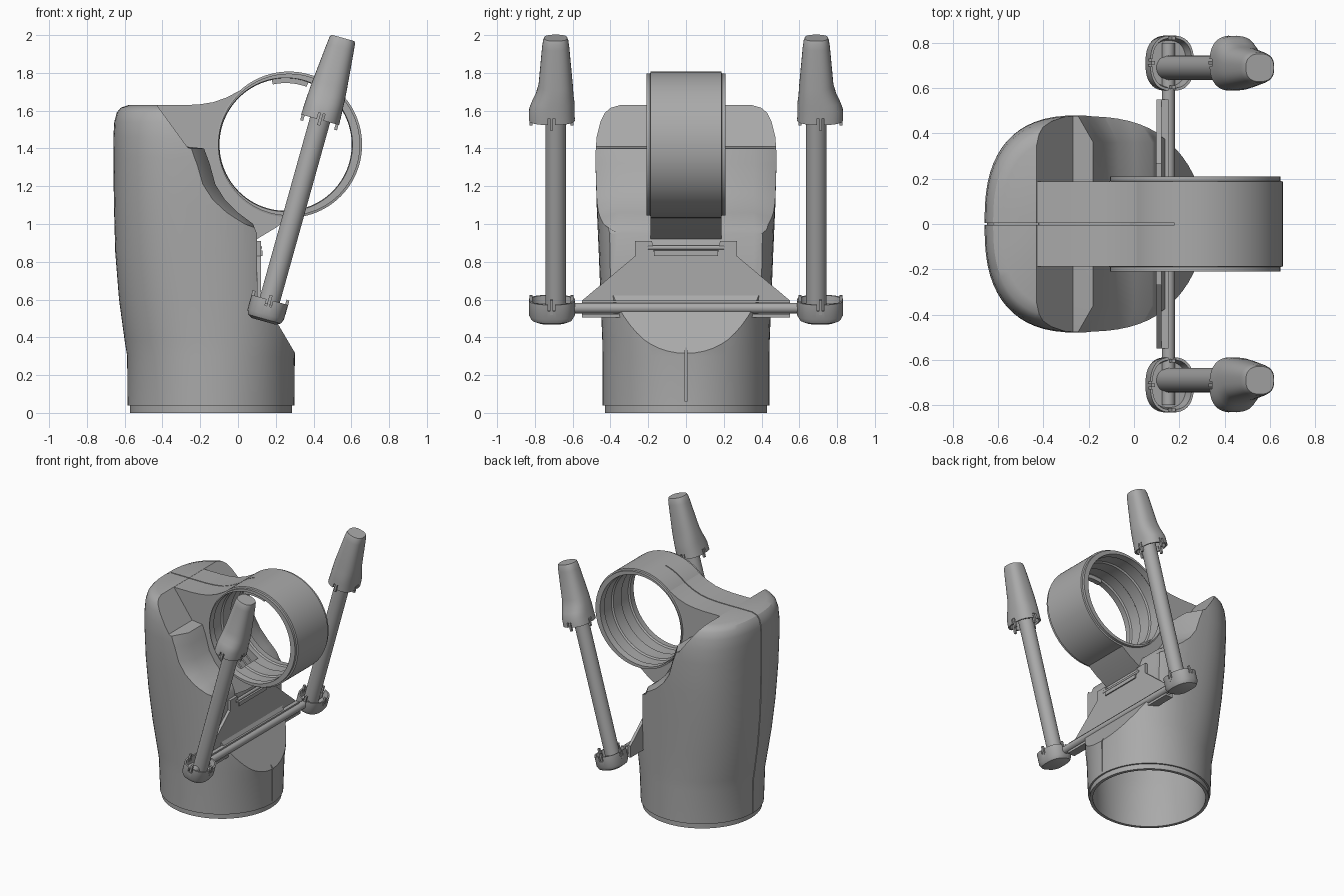
import bpy, bmesh, math
from mathutils import Matrix, Vector

cube = bpy.data.objects.get("Cube")
if cube:
    bpy.data.objects.remove(cube, do_unlink=True)

grey = bpy.data.materials.new("plain_grey")
grey.use_nodes = True
grey.diffuse_color = (0.4, 0.4, 0.4, 1)
grey.node_tree.nodes["Principled BSDF"].inputs["Base Color"].default_value = (0.4, 0.4, 0.4, 1)
parts = []


def finish(name, bm, matrix=Matrix()):
    bmesh.ops.recalc_face_normals(bm, faces=bm.faces)
    mesh = bpy.data.meshes.new(name)
    bm.to_mesh(mesh)
    bm.free()
    mesh.transform(matrix)
    mesh.materials.append(grey)
    obj = bpy.data.objects.new(name, mesh)
    bpy.context.collection.objects.link(obj)
    parts.append(obj)
    return obj


def loft(name, rings, matrix=Matrix(), closed=False):
    """Skin a list of equal-length point rings, capped or joined end to end."""
    bm = bmesh.new()
    loops = [[bm.verts.new(p) for p in ring] for ring in rings]
    n = len(loops[0])
    pairs = list(zip(loops, loops[1:]))
    if closed:
        pairs.append((loops[-1], loops[0]))
    else:
        bm.faces.new(loops[0])
        bm.faces.new(loops[-1])
    for a, b in pairs:
        for i in range(n):
            j = (i + 1) % n
            bm.faces.new((a[i], a[j], b[j], b[i]))
    return finish(name, bm, matrix)


def oval(cx, cy, rx, ry, z, power=2.2, n=64):
    pts = []
    for i in range(n):
        c, s = math.cos(math.tau * i / n), math.sin(math.tau * i / n)
        pts.append((cx + rx * math.copysign(abs(c) ** (2 / power), c),
                    cy + ry * math.copysign(abs(s) ** (2 / power), s), z))
    return pts


def prism(name, sections):
    """Extrude x-z outlines along y; sections are (y, outline)."""
    return loft(name, [[(x, y, z) for x, z in pts] for y, pts in sections])


def box(name, size, centre, matrix=Matrix()):
    bm = bmesh.new()
    bmesh.ops.create_cube(bm, size=1, matrix=Matrix.Translation(centre) @ Matrix.Diagonal((*size, 1)))
    return finish(name, bm, matrix)


def rod(name, radius, a, b, n=32):
    a, b = Vector(a), Vector(b)
    bm = bmesh.new()
    turn = (b - a).to_track_quat('Z', 'Y').to_matrix().to_4x4()
    bmesh.ops.create_cone(bm, cap_ends=True, segments=n, radius1=radius, radius2=radius,
                          depth=(b - a).length, matrix=Matrix.Translation((a + b) / 2) @ turn)
    return finish(name, bm)


def boolean(obj, tool, operation='DIFFERENCE', keep=False):
    mod = obj.modifiers.new("cut", 'BOOLEAN')
    mod.operation, mod.solver, mod.object = operation, 'EXACT', tool
    bpy.context.view_layer.update()
    graph = bpy.context.evaluated_depsgraph_get()
    mesh = bpy.data.meshes.new_from_object(obj.evaluated_get(graph))
    obj.modifiers.clear()
    obj.data = mesh
    if not keep:
        parts.remove(tool)
        bpy.data.objects.remove(tool, do_unlink=True)


def seam(path):
    """Thin strip following an x-z path, used to cut a parting line."""
    outer, inner = [], []
    for i, p in enumerate(path):
        d = Vector(path[min(i + 1, len(path) - 1)]) - Vector(path[max(i - 1, 0)])
        side = Vector((-d.y, d.x)).normalized()
        outer.append(Vector(p) + side * 0.02)
        inner.append(Vector(p) - side * 0.012)
    outline = outer + inner[::-1]
    return prism("seam_cutter", [(-0.004, outline), (0.004, outline)])


# Body: oval sections (z, back x, centre x, half width)
rows = [(0.04, -0.585, -0.143, 0.442), (0.3, -0.587, -0.143, 0.442), (0.38, -0.6, -0.145, 0.443),
        (0.6, -0.63, -0.16, 0.452), (0.85, -0.65, -0.18, 0.462), (1.1, -0.657, -0.2, 0.473),
        (1.35, -0.66, -0.23, 0.48), (1.46, -0.66, -0.24, 0.475), (1.54, -0.655, -0.25, 0.46),
        (1.59, -0.642, -0.25, 0.443), (1.615, -0.622, -0.25, 0.42), (1.63, -0.58, -0.25, 0.38)]


def body_ring(z, back, cx, ry, inset=0.0):
    power = 2.0 + 0.6 * min(1, max(0, z - 0.1))
    return oval(cx, 0, cx - back - inset, ry - inset, z, power)


lip = [body_ring(0.0, *rows[0][1:], 0.012), body_ring(0.04, *rows[0][1:], 0.012)]
body = loft("body", lip + [body_ring(*r) for r in rows])
inner_cut = [(-0.9, -0.2), (0.5, -0.2), (0.5, -0.02), (0.1, 0.66), (0.1, 0.95), (0.08, 1.0),
             (0, 1.06), (-0.07, 1.13), (-0.12, 1.21), (-0.15, 1.32), (-0.18, 1.4),
             (-0.27, 1.41), (-0.43, 1.63), (-0.45, 1.8), (-0.9, 1.8)]
outer_cut = [(x - 0.08 if 1.0 <= z <= 1.4 else x, z) for x, z in inner_cut]
boolean(body, prism("body_outline", [(-0.5, outer_cut), (-0.36, inner_cut),
                                     (0.36, inner_cut), (0.5, outer_cut)]), 'INTERSECT')

# Hollow underside
hollow = loft("hollow", [body_ring(-0.05, *rows[0][1:], 0.035)] +
              [body_ring(*r, 0.035) for r in rows[:5]])
room = [(-0.9, -0.2), (0.5, -0.2), (0.45, -0.02), (0.07, 0.62), (0.07, 1.2), (-0.9, 1.2)]
boolean(hollow, prism("room", [(-0.6, room), (0.6, room)]), 'INTERSECT')
boolean(body, hollow)

# Parting lines on the back and the lower front of the body
boolean(body, seam([(back, z) for z, back, _, _ in rows] + [(-0.4, 1.63)]))
boolean(body, box("slot", (0.03, 0.008, 0.4), (0.3, 0, 0.26)))

# Neck joining the body to the ring
CX, CZ = 0.27, 1.42
BORE_X = CX - 0.018
neck_top = [(-0.44, 1.629), (-0.28, 1.629), (-0.2, 1.634), (-0.13, 1.645), (-0.06, 1.67),
            (0.02, 1.712), (0.1, 1.76), (0.18, 1.793), (0.27, 1.806)]
outline = neck_top + [(CX, 1.034), (0.2, 0.98), (0.1, 0.92), (0.08, 0.95), (-0.2, 0.97), (-0.42, 1.3)]
neck = prism("neck", [(-0.188, outline), (0.188, outline)])
boolean(neck, rod("bore", 0.378, (CX, -0.5, CZ), (CX, 0.5, CZ), 96))

# Ring with an off-centre grooved bore and stepped rims; points are (centre x, radius, y)
half = [(BORE_X, 0.35, 0.05), (BORE_X, 0.36, 0.06), (BORE_X, 0.36, 0.15), (BORE_X, 0.35, 0.16),
        (BORE_X, 0.354, 0.21), (CX, 0.376, 0.21), (CX, 0.376, 0.19), (CX, 0.387, 0.187)]
section = [(x, r, -y) for x, r, y in half[::-1]] + half
turns = [math.tau * i / 96 for i in range(96)]
ring = loft("ring", [[(x + r * math.cos(a), y, CZ + r * math.sin(a)) for x, r, y in section]
                     for a in turns], closed=True)
parting = seam(neck_top[:-1])
boolean(ring, parting, keep=True)
boolean(neck, parting)

# Curved lug under the top of the ring
loft("ring_lug", [[(BORE_X + r * math.cos(a), y, CZ + r * math.sin(a))
                   for r, y in ((0.326, -0.19), (0.355, -0.19), (0.355, -0.15), (0.326, -0.15))]
                  for a in [math.radians(70 + 4 * i) for i in range(9)]])

# Opening from the ring into the neck, crossed by ribs
tilt = Matrix.Translation((CX, 0, CZ)) @ Matrix.Rotation(math.radians(-225), 4, 'Y')
opening = box("opening", (0.17, 0.22, 0.22), (0.405, 0, 0), tilt)
boolean(ring, opening, keep=True)
boolean(neck, opening)
for y in (-0.06, 0, 0.06):
    box("opening_rib", (0.08, 0.015, 0.23), (0.42, y, 0), tilt)

# Hinged plate on the front of the body, with its latch
right_edge = [(0.55, 0.505), (0.55, 0.595), (0.27, 0.83), (0.27, 0.91), (0.18, 0.91), (0.17, 0.85)]
plate_yz = right_edge + [(-y, z) for y, z in right_edge[::-1]]
loft("plate", [[(x, y, z) for y, z in plate_yz] for x in (0.1, 0.122)])
box("plate_rail", (0.06, 1.1, 0.018), (0.132, 0, 0.514))
box("plate_ledge", (0.05, 1.1, 0.012), (0.127, 0, 0.59))
box("latch", (0.018, 0.34, 0.03), (0.122, 0, 0.845))
rod("hinge_pin", 0.012, (0.115, -0.2, 0.875), (0.115, 0.2, 0.875), 16)
rod("cross_bar", 0.028, (0.152, -0.8, 0.555), (0.152, 0.8, 0.555))

# Arms: tilted rod, hollow foot cup and hollow end cap; rows are (height, offset, rx, ry)
foot_rows = [(-0.01, 0.02, 0.08, 0.1), (0.05, 0.02, 0.09, 0.11), (0.05, 0.02, 0.1, 0.122),
             (-0.03, 0.02, 0.1, 0.122), (-0.055, 0.02, 0.09, 0.108), (-0.068, 0.02, 0.065, 0.08)]
cap_rows = [(1.14, 0.02, 0.085, 0.095), (1.04, 0.02, 0.093, 0.108), (1.04, 0.02, 0.105, 0.122),
            (1.1, 0.02, 0.102, 0.12), (1.14, 0.013, 0.1, 0.112), (1.18, 0.006, 0.098, 0.1),
            (1.23, 0, 0.094, 0.091), (1.44, 0, 0.074, 0.072), (1.475, 0, 0.07, 0.067),
            (1.49, 0, 0.064, 0.061)]
for label, s in (("front", -1), ("back", 1)):
    lean = Matrix.Translation((0.155, s * 0.69, 0.55)) @ Matrix.Rotation(math.radians(15.6), 4, 'Y')
    rod(label + "_arm", 0.055, lean @ Vector((0, 0, -0.02)), lean @ Vector((0, 0, 1.2)))
    for name, table, rim in (("_foot", foot_rows, 0.05), ("_cap", cap_rows, 1.04)):
        cup = loft(label + name, [oval(0, s * c, rx, ry, t, 2.5, 48) for t, c, rx, ry in table], lean)
        for size in ((0.4, 0.035, 0.07), (0.035, 0.4, 0.07)):
            boolean(cup, box("notch", size, (0, s * 0.022, rim), lean))
        # Small clip tabs standing in the notches
        shift = -0.015 if name == "_foot" else 0.01
        for x, y in ((0.093, 0), (-0.093, 0), (0, 0.108), (0, -0.108)):
            box(label + name + "_tab", (0.016, 0.016, 0.08), (x, s * 0.022 + y, rim + shift), lean)

# Smooth shading with sharp corners
for obj in bpy.context.view_layer.objects:
    obj.select_set(obj in parts)
bpy.context.view_layer.objects.active = body
bpy.ops.object.shade_smooth_by_angle(angle=math.radians(30))
